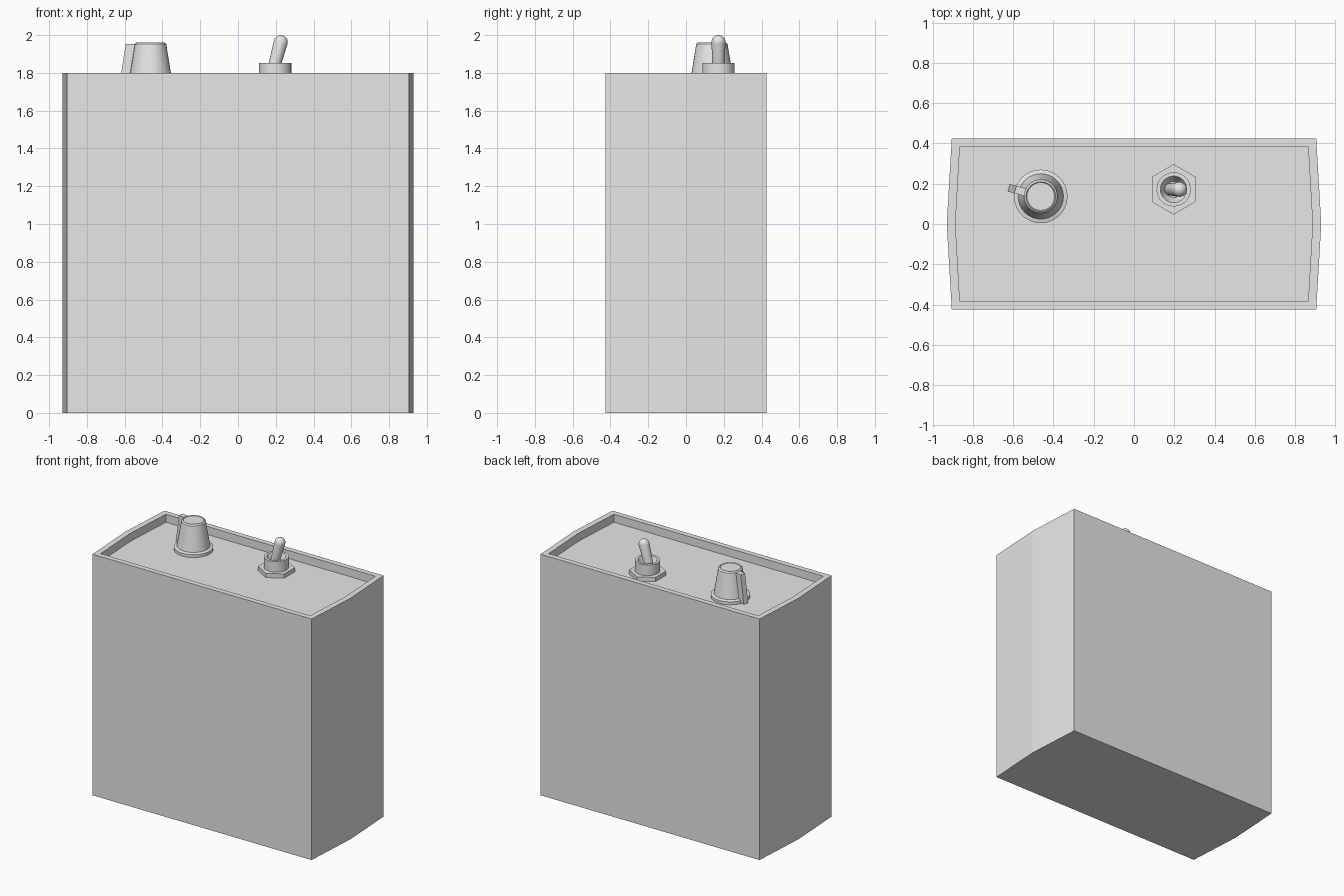
import bpy
import bmesh
from math import cos, sin, pi, radians
from mathutils import Matrix, Vector

cube = bpy.data.objects.get("Cube")
if cube:
    bpy.data.objects.remove(cube, do_unlink=True)

grey = bpy.data.materials.new("plain_grey")
grey.use_nodes = True
colour = (0.8, 0.8, 0.8, 1)
grey.diffuse_color = colour
grey.node_tree.nodes["Principled BSDF"].inputs["Base Color"].default_value = colour


def loft(name, rings, place=Matrix(), smooth=True):
    """Skin a stack of matching rings and cap both ends."""
    bm = bmesh.new()
    loops = [[bm.verts.new(place @ Vector(p)) for p in ring] for ring in rings]
    n = len(loops[0])
    for a, b in zip(loops, loops[1:]):
        for i in range(n):
            j = (i + 1) % n
            bm.faces.new((a[i], a[j], b[j], b[i]))
    bm.faces.new(loops[0][::-1])
    bm.faces.new(loops[-1])
    bmesh.ops.recalc_face_normals(bm, faces=bm.faces)
    mesh = bpy.data.meshes.new(name)
    bm.to_mesh(mesh)
    bm.free()
    mesh.materials.append(grey)
    obj = bpy.data.objects.new(name, mesh)
    bpy.context.collection.objects.link(obj)
    if smooth:
        bpy.ops.object.select_all(action='DESELECT')
        obj.select_set(True)
        bpy.context.view_layer.objects.active = obj
        bpy.ops.object.shade_smooth_by_angle(angle=radians(30))
    return obj


def lathe(name, profile, place, sides=32, smooth=True):
    """Turn (radius, height) pairs around z."""
    rings = [[(r * sin(2 * pi * i / sides), r * cos(2 * pi * i / sides), z)
              for i in range(sides)] for r, z in profile]
    return loft(name, rings, place, smooth)


# Case with slightly bowed ends and a sunken top panel
def case_ring(corner_x, middle_x, y, z):
    return [(corner_x, -y, z), (middle_x, 0, z), (corner_x, y, z),
            (-corner_x, y, z), (-middle_x, 0, z), (-corner_x, -y, z)]


PANEL = 1.74
RIM = 1.8
outer = (0.905, 0.93, 0.425)
inner = (0.865, 0.887, 0.385)
loft("case", [case_ring(*outer, 0), case_ring(*outer, RIM),
              case_ring(*inner, RIM), case_ring(*inner, PANEL)], smooth=False)

# Tapered knob with a skirt and a chamfered top
knob_place = Matrix.Translation((-0.463, 0.137, PANEL))
lathe("knob_skirt", [(0.133, 0), (0.133, 0.022), (0.11, 0.03)], knob_place)
lathe("knob_body", [(0.113, 0.028), (0.083, 0.213), (0.073, 0.222),
                    (0.069, 0.217)], knob_place)

# Pointer fin down the side of the knob
half = 0.019
loft("knob_pointer",
     [[(0.05, -half, z), (r, -half, z), (r, half, z), (0.05, half, z)]
      for r, z in ((0.164, 0.005), (0.131, 0.214))],
     knob_place @ Matrix.Rotation(radians(165), 4, 'Z'), smooth=False)

# Toggle switch: hex nut, dished collar and tilted lever
switch_place = Matrix.Translation((0.197, 0.172, PANEL))
lathe("switch_nut", [(0.125, 0), (0.125, 0.032)], switch_place, 6, False)
lathe("switch_collar", [(0.085, 0.03), (0.085, 0.112), (0.066, 0.112),
                        (0.04, 0.06)], switch_place)

R = 0.037
LENGTH = 0.216
dome = [(R * cos(a), LENGTH - R + R * sin(a))
        for a in (radians(d) for d in range(0, 90, 15))]
lathe("switch_lever", [(0.031, 0)] + dome + [(0.003, LENGTH)],
      Matrix.Translation((0.18, 0.172, PANEL + 0.05)) @ Matrix.Rotation(radians(15), 4, 'Y'), 24)
